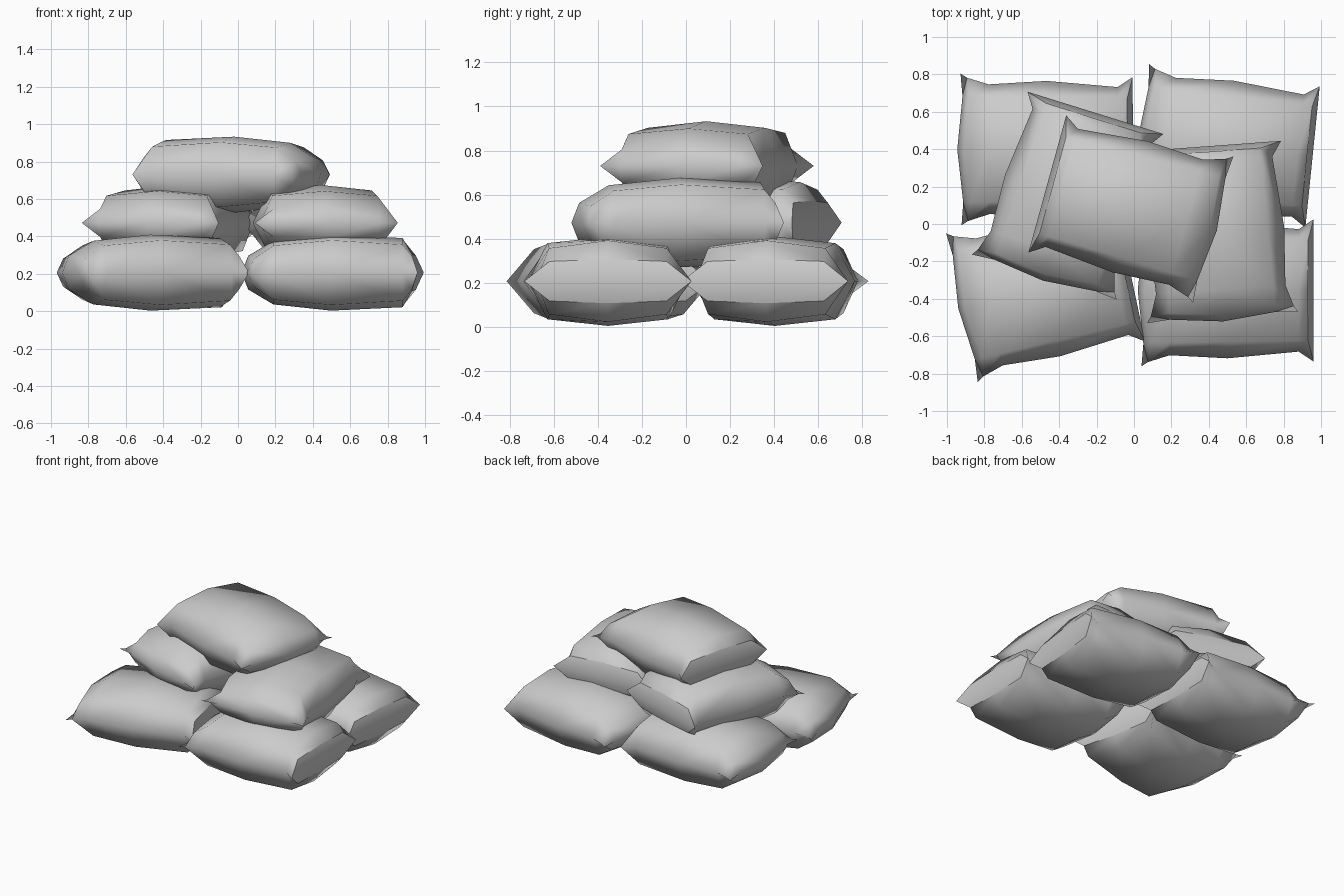
import bpy, bmesh, math

if "Cube" in bpy.data.objects:
    bpy.data.objects.remove(bpy.data.objects["Cube"])

# Top half of a pillow: 6 x 5 grid of (x, y, z), three sides meet at the seam
def pillow_grid():
    xs = [-0.46, -0.425, -0.31, 0.0, 0.38, 0.46]
    heights = [[0, 0, 0, 0, 0],
               [0, .075, .09, .075, 0],
               [0, .145, .17, .145, 0],
               [0, .173, .203, .173, 0],
               [0, .15, .185, .15, 0],
               [0, .09, .10, .09, 0]]
    inset = [0, .022, .055, .03, .055, 0]  # ears stick out past the sides
    bow_back = [0, .01, -.02, .01, 0]      # rounded end
    bow_cap = [0, -.03, -.03, -.03, 0]     # flat end
    grid = []
    for i, x in enumerate(xs):
        half = 0.406 - 0.026 * (x + 0.46) / 0.92
        ys = [-half + inset[i], -0.7 * half, 0, 0.7 * half, half - inset[i]]
        bow = bow_back if i < 2 else bow_cap if i == 5 else [0] * 5
        grid.append([(x + bow[j], ys[j], heights[i][j]) for j in range(5)])
    return grid


def pillow_mesh():
    bm = bmesh.new()
    top, bottom = [], []
    for row in pillow_grid():
        t = [bm.verts.new(p) for p in row]
        b = [v if v.co.z == 0 else bm.verts.new((v.co.x, v.co.y, -v.co.z)) for v in t]
        top.append(t)
        bottom.append(b)

    # Upper and lower cloth
    for g in (top, bottom):
        for i in range(5):
            for j in range(4):
                bm.faces.new([g[i][j], g[i + 1][j], g[i + 1][j + 1], g[i][j + 1]])
    # Flat end with a straight seam between its corners
    caps = [bm.faces.new(top[5]), bm.faces.new(bottom[5])]
    bmesh.ops.recalc_face_normals(bm, faces=bm.faces)
    for f in bm.faces:
        f.smooth = True
    for f in caps:
        for e in f.edges:
            e.smooth = all(k in caps for k in e.link_faces)
    mesh = bpy.data.meshes.new("pillow")
    bm.to_mesh(mesh)
    bm.free()
    return mesh


# Stack: name, centre, turn in degrees
mesh = pillow_mesh()
stack = [
    ("bottom_front_left", (-0.47, -0.352, 0.206), 12),
    ("bottom_front_right", (0.5, -0.355, 0.206), 0),
    ("bottom_back_left", (-0.465, 0.402, 0.206), 0.4),
    ("bottom_back_right", (0.497, 0.405, 0.206), -5.8),
    ("middle_left", (-0.343, 0.155, 0.472), 72.7),
    ("middle_right", (0.441, -0.042, 0.472), 94.2),
    ("top", (-0.02, 0.092, 0.73), 164.6),
]
for name, centre, turn in stack:
    ob = bpy.data.objects.new(name + "_pillow", mesh)
    ob.location = centre
    ob.rotation_euler.z = math.radians(turn)
    bpy.context.collection.objects.link(ob)
